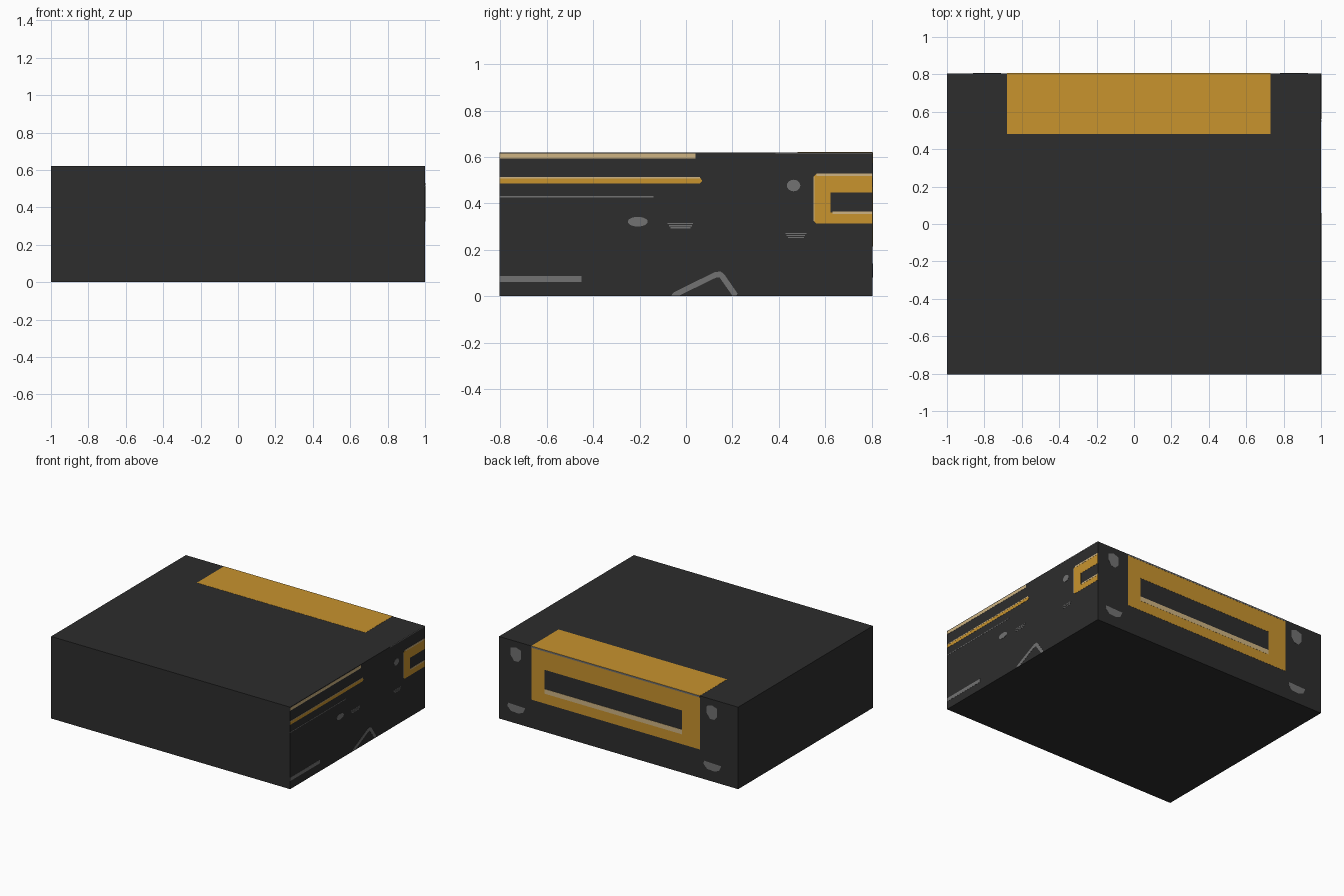
import bpy, bmesh, math
from mathutils import Vector

if "Cube" in bpy.data.objects:
    bpy.data.objects.remove(bpy.data.objects["Cube"])

W, D, H = 1.0, 0.805, 0.62   # half width, half depth, height


def material(name, rgb):
    m = bpy.data.materials.new(name)
    m.diffuse_color = (*rgb, 1)
    m.use_nodes = True
    m.node_tree.nodes["Principled BSDF"].inputs["Base Color"].default_value = m.diffuse_color
    return m


DARK = material("charcoal", (0.026, 0.026, 0.026))
GOLD = material("amber", (0.578, 0.292, 0.027))
TAN = material("pale_tan", (0.62, 0.456, 0.223))
GREY = material("mid_grey", (0.168, 0.168, 0.168))

# each side maps (u, v, lift) to a point on that face of the case
SIDES = {
    "right": lambda u, v, l: Vector((W + l, u, v)),
    "back": lambda u, v, l: Vector((u, D + l, v)),
    "top": lambda u, v, l: Vector((u, v, H + l)),
}


def plate(name, side, polys, mat, lift=0.001):
    """Thin raised plate made from one or more flat outlines."""
    at = SIDES[side]
    bm = bmesh.new()
    for pts in polys:
        low = [bm.verts.new(at(u, v, -0.001)) for u, v in pts]
        top = [bm.verts.new(at(u, v, lift)) for u, v in pts]
        bm.faces.new(top)
        bm.faces.new(low[::-1])
        for i in range(len(pts)):
            j = (i + 1) % len(pts)
            bm.faces.new((low[i], low[j], top[j], top[i]))
    bmesh.ops.recalc_face_normals(bm, faces=bm.faces)
    me = bpy.data.meshes.new(name)
    bm.to_mesh(me)
    bm.free()
    me.materials.append(mat)
    ob = bpy.data.objects.new(name, me)
    bpy.context.collection.objects.link(ob)
    return ob


def rect(u0, u1, v0, v1):
    return [(u0, v0), (u1, v0), (u1, v1), (u0, v1)]


def oval(u, v, ru, rv, n=20):
    return [(u + ru * math.cos(2 * math.pi * i / n),
             v + rv * math.sin(2 * math.pi * i / n)) for i in range(n)]


# main case
bpy.ops.mesh.primitive_cube_add(size=1, location=(0, 0, H / 2))
case = bpy.context.object
case.name = case.data.name = "case"
case.scale = (2 * W, 2 * D, H)
bpy.ops.object.transform_apply(location=False, rotation=False, scale=True)
case.data.materials.append(DARK)

# amber panel on top, wrapping into the back frame
plate("top_panel", "top", [rect(-0.68, 0.73, 0.48, D)], GOLD)
plate("back_frame", "back", [
    rect(-0.68, -0.53, 0.215, H), rect(0.62, 0.73, 0.215, H),
    rect(-0.53, 0.62, 0.215, 0.32), rect(-0.53, 0.62, 0.47, H)], GOLD)
plate("back_frame_ledge", "back", [rect(-0.53, 0.62, 0.29, 0.325)], TAN, 0.002)
plate("back_top_trim", "back", [rect(-0.68, 0.73, 0.608, H)], GREY, 0.002)

# corner studs and feet marks on the back
studs, feet = [], []
for x in (0.86, -0.78):
    studs.append([(x - 0.045, 0.56), (x - 0.045, 0.50), (x - 0.02, 0.47),
                  (x + 0.015, 0.47), (x + 0.045, 0.51), (x + 0.045, 0.56),
                  (x, 0.575)])
    feet.append([(x - 0.08, 0.135), (x - 0.06, 0.095), (x - 0.02, 0.08),
                 (x + 0.04, 0.085), (x + 0.07, 0.115), (x + 0.065, 0.14)])
plate("back_studs", "back", studs, GREY)
plate("back_feet_marks", "back", feet, GREY)

# long bands on the right side
plate("upper_band", "right", [rect(-D, 0.04, 0.593, 0.615)], TAN)
plate("middle_band", "right", [[(-D, 0.486), (0.06, 0.486), (0.07, 0.497),
                                (0.06, 0.512), (-D, 0.512)]], GOLD)
plate("middle_band_edge", "right", [rect(-D, 0.06, 0.508, 0.514)], TAN, 0.002)
plate("groove_line", "right", [rect(-D, -0.14, 0.426, 0.431)], GREY)
plate("lower_band", "right", [rect(-D, -0.45, 0.061, 0.087)], GREY)
plate("rim_line", "right", [rect(0.385, D, 0.614, H)], GREY)

# open bracket at the rear of the right side
plate("side_bracket", "right", [[
    (D, 0.314), (0.56, 0.314), (0.55, 0.324), (0.55, 0.515), (0.562, 0.528),
    (D, 0.528), (D, 0.447), (0.623, 0.447), (0.623, 0.36), (D, 0.36)]], GOLD)
plate("side_bracket_highlights", "right", [
    rect(0.562, D, 0.518, 0.529), rect(0.632, D, 0.354, 0.364),
    rect(0.549, 0.554, 0.324, 0.515)], TAN, 0.002)

# buttons and vents
plate("side_buttons", "right", [oval(-0.208, 0.321, 0.043, 0.021),
                                oval(0.464, 0.477, 0.029, 0.025)], GREY)
vents = []
for y, z, half in ((-0.024, 0.312, 0.055), (0.474, 0.27, 0.046)):
    for i in range(3):
        h = half - 0.006 * i
        vents.append(rect(y - h, y + h, z - 0.009 * i - 0.002, z - 0.009 * i + 0.003))
plate("side_vents", "right", vents, GREY)

# bent stand leg on the lower right side
plate("stand_leg", "right", [[
    (-0.065, 0.002), (-0.05, 0.018), (0.125, 0.104), (0.15, 0.106), (0.165, 0.094),
    (0.222, 0.012), (0.218, 0.002), (0.2, 0.002), (0.145, 0.08), (0.13, 0.08),
    (-0.03, 0.002)]], GREY)
